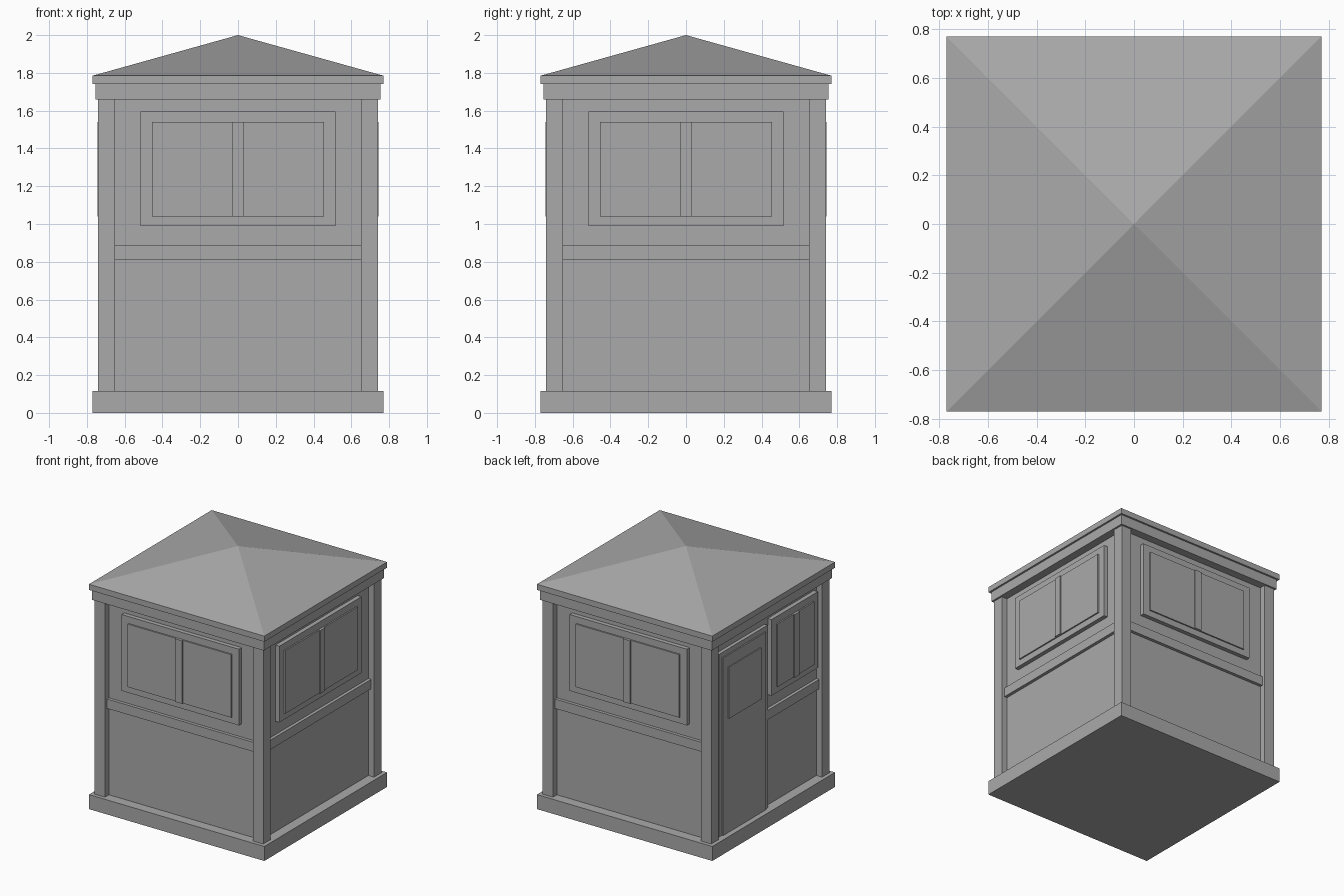
import bpy
import bmesh
from math import pi
from mathutils import Matrix, Vector

old = bpy.data.objects.get("Cube")
if old:
    bpy.data.objects.remove(old, do_unlink=True)

grey = bpy.data.materials.new("plain grey")
grey.use_nodes = True
colour = (0.4, 0.4, 0.4, 1)
grey.diffuse_color = colour
grey.node_tree.nodes["Principled BSDF"].inputs["Base Color"].default_value = colour

WALL = 0.69
SIDES = {"front": 0, "right": 1, "back": 2, "left": 3}


def add_object(name, bm):
    mesh = bpy.data.meshes.new(name)
    bm.to_mesh(mesh)
    bm.free()
    mesh.materials.append(grey)
    obj = bpy.data.objects.new(name, mesh)
    bpy.context.collection.objects.link(obj)
    return obj


def box(name, x, y, z, turns=0):
    """Box from three (low, high) ranges, turned about z in quarter turns."""
    size = Vector((x[1] - x[0], y[1] - y[0], z[1] - z[0]))
    centre = Vector((sum(x), sum(y), sum(z))) / 2
    bm = bmesh.new()
    bmesh.ops.create_cube(bm, size=1, matrix=Matrix.Rotation(turns * pi / 2, 4, "Z")
                          @ Matrix.Translation(centre) @ Matrix.Diagonal((*size, 1)))
    return add_object(name, bm)


def slab(name, half, z):
    return box(name, (-half, half), (-half, half), z)


def plate(name, side, u, z, depth):
    """Trim standing out from one wall to the given depth."""
    return box(f"{side}_{name}", u, (-depth, 0.03 - WALL), z, SIDES[side])


def window(side, middle, half):
    def span(w):
        return (middle - w, middle + w)
    plate("window_frame", side, span(half), (0.99, 1.595), 0.724)
    plate("window_pane", side, span(half - 0.06), (1.04, 1.54), 0.735)
    plate("window_mullion", side, span(0.03), (1.04, 1.54), 0.745)


# Base, walls and eaves
slab("base", 0.77, (0, 0.115))
slab("walls", WALL, (0.1, 1.68))
slab("eave_trim", 0.755, (1.66, 1.74))
slab("roof_edge", 0.77, (1.74, 1.785))

# Pyramid roof
bm = bmesh.new()
bmesh.ops.create_cone(bm, cap_ends=True, segments=4, radius1=0.77 * 2 ** 0.5, radius2=0,
                      depth=0.215, matrix=Matrix.Translation((0, 0, 1.8925))
                      @ Matrix.Rotation(pi / 4, 4, "Z"))
add_object("roof", bm)

# Corner posts
for side, turns in SIDES.items():
    box(f"{side}_corner_post", (0.65, 0.74), (-0.74, -0.65), (0.1, 1.67), turns)

# Three plain sides with a wide window above a rail
for side in ("front", "right", "back"):
    plate("rail", side, (-0.66, 0.66), (0.81, 0.885), 0.715)
    window(side, 0, 0.515)

# Door side with a narrow window beside the door
plate("rail", "left", (-0.01, 0.66), (0.81, 0.885), 0.715)
window("left", 0.33, 0.29)
plate("door_frame", "left", (-0.61, 0), (0.1, 1.565), 0.718)
plate("door_leaf", "left", (-0.575, -0.035), (0.1, 1.525), 0.728)
plate("door_pane", "left", (-0.51, -0.105), (1.02, 1.43), 0.735)
